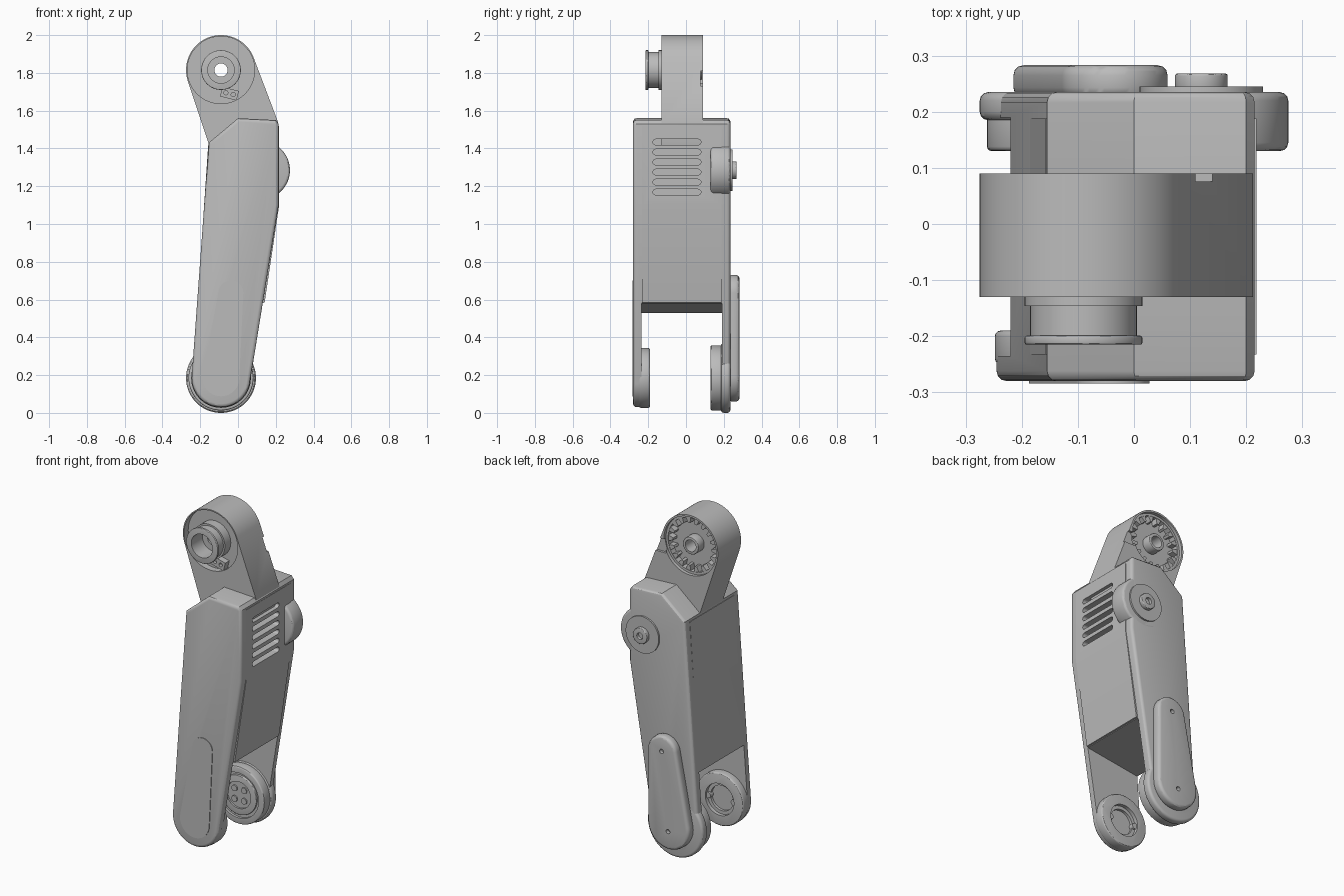
import bpy, bmesh, math
from mathutils import Vector, Matrix
from mathutils.geometry import convex_hull_2d

old = bpy.data.objects.get("Cube")
if old:
    bpy.data.objects.remove(old, do_unlink=True)

grey = bpy.data.materials.new("plain grey")
grey.use_nodes = True
grey.diffuse_color = (0.5, 0.5, 0.5, 1)
grey.node_tree.nodes["Principled BSDF"].inputs["Base Color"].default_value = (0.5, 0.5, 0.5, 1)

parts = []


def apply_modifier(ob, mod):
    bpy.context.view_layer.objects.active = ob
    bpy.ops.object.modifier_apply(modifier=mod.name)


def prism(name, discs, y0, y1, bevel=0, sides=64):
    """Wrap discs (x, z, radius) in a convex outline and extrude it along y."""
    pts = []
    for x, z, r in discs:
        for i in range(sides if r else 1):
            a = math.tau * i / sides
            pts.append(Vector((x + r * math.cos(a), z + r * math.sin(a))))
    outline = [pts[i] for i in convex_hull_2d(pts)]
    bm = bmesh.new()
    face = bm.faces.new([bm.verts.new((p.x, y0, p.y)) for p in outline])
    new = bmesh.ops.extrude_face_region(bm, geom=[face])["geom"]
    bmesh.ops.translate(bm, vec=(0, y1 - y0, 0),
                        verts=[v for v in new if isinstance(v, bmesh.types.BMVert)])
    bmesh.ops.recalc_face_normals(bm, faces=bm.faces)
    mesh = bpy.data.meshes.new(name)
    bm.to_mesh(mesh)
    bm.free()
    mesh.materials.append(grey)
    ob = bpy.data.objects.new(name, mesh)
    bpy.context.collection.objects.link(ob)
    if bevel:
        mod = ob.modifiers.new("round", 'BEVEL')
        mod.width, mod.segments = bevel, 3
        mod.limit_method, mod.angle_limit = 'ANGLE', math.radians(60)
        mod.use_clamp_overlap = False
        apply_modifier(ob, mod)
    parts.append(ob)
    return ob


def cut(targets, cutter):
    """Subtract a cutter from each target, then drop it."""
    for ob in targets:
        mod = ob.modifiers.new("cut", 'BOOLEAN')
        mod.operation, mod.solver, mod.object = 'DIFFERENCE', 'EXACT', cutter
        apply_modifier(ob, mod)
    parts.remove(cutter)
    bpy.data.objects.remove(cutter, do_unlink=True)


def bore(targets, x, z, r, y0, y1):
    cut(targets, prism("cutter", [(x, z, r)], y0, y1))


AX, FOOT, TOP = -0.09, 0.185, 1.815      # foot and head axes
PX, PZ = 0.12, 1.285                     # side pivot axis

# Main shell, with the gap between the two lower legs cut out
shell = prism("main_shell", [(-0.155, 1.43, 0), (0, 1.56, 0), (0.2, 1.55, 0), (0.215, 1.53, 0),
                             (0.215, 1.1, 0), (AX, FOOT, 0.155)], -0.28, 0.235, 0.018)
cut([shell], prism("cutter", [(-0.4, 0.503, 0), (0.4, 0.618, 0), (0.4, -0.2, 0), (-0.4, -0.2, 0)],
                   -0.235, 0.19))

# Slightly raised panel round the sides
panel = prism("side_panel", [(-0.158, 1.415, 0), (0.218, 1.52, 0), (0.218, 1.1, 0),
                             (0.141, 0.584, 0), (-0.218, 0.53, 0)], -0.233, 0.188)

# Row of vent slots on the side
for i in range(6):
    slot = prism("cutter", [(-0.112, 0, 0.015), (0.112, 0, 0.015)], -0.06, 0.06, sides=24)
    slot.matrix_world = (Matrix.Translation((0.22, -0.048, 1.434 - i * 0.053))
                         @ Matrix.Rotation(math.pi / 2, 4, 'Z'))
    cut([shell, panel], slot)

# Front inlay plate
prism("front_inlay", [(AX, FOOT, 0.097), (-0.038, 0.635, 0.066)], -0.284, -0.27)

# Front foot hub with its socket and key slot
hub = prism("front_foot_hub", [(AX, FOOT, 0.158)], -0.25, -0.19, 0.01)
bore([hub], AX, FOOT, 0.095, -0.235, -0.15)
prism("front_socket_floor", [(AX, FOOT, 0.1)], -0.245, -0.228)
lip = prism("front_socket_lip", [(AX, FOOT, 0.1)], -0.228, -0.212)
bore([lip], AX, FOOT, 0.075, -0.24, -0.2)
for s in (-1, 1):
    prism("socket_key", [(AX + s * 0.085, FOOT, 0.018)], -0.228, -0.2, sides=16)

# Back foot hub with grooved inner face
prism("back_foot_disc", [(AX, FOOT, 0.185)], 0.185, 0.235, 0.015)
ring = prism("back_foot_hub", [(AX, FOOT, 0.172)], 0.13, 0.2, 0.008)
bore([ring], AX, FOOT, 0.135, 0.1, 0.145)
step = prism("back_hub_step", [(AX, FOOT, 0.118)], 0.134, 0.16, 0.004)
bore([step], AX, FOOT, 0.08, 0.1, 0.148)
for k in range(4):
    a = math.tau * (k + 0.5) / 4
    prism("hub_lug", [(AX + 0.045 * math.cos(a), FOOT + 0.045 * math.sin(a), 0.018)],
          0.137, 0.16, sides=16)

# Back cover with two screw holes
cover = prism("back_cover", [(-0.078, 0.197, 0.137), (-0.035, 0.635, 0.095)], 0.225, 0.283, 0.018)
for x, z in ((-0.035, 0.64), (-0.078, 0.17)):
    bore([cover], x, z, 0.013, 0.26, 0.3)

# Side pivot
prism("pivot_housing", [(PX, PZ, 0.155)], 0.13, 0.235, 0.015)
prism("pivot_disc", [(PX, PZ, 0.11)], 0.22, 0.245)
boss = prism("pivot_boss", [(PX, PZ, 0.047)], 0.24, 0.268, 0.004)
bore([boss], PX, PZ, 0.02, 0.25, 0.3)

# Head arm with a front recess, a back gear pocket and a notch in the rim
head = prism("head_arm", [(AX, TOP, 0.185), (-0.155, 1.43, 0), (0.212, 1.54, 0),
                          (0.19, 1.4, 0), (-0.14, 1.38, 0)], -0.13, 0.09, sides=128)
bore([head], AX, TOP, 0.178, -0.2, -0.09)
bore([head], AX, TOP, 0.174, 0.03, 0.2)
cut([head], prism("cutter", [(0.07, 1.73, 0), (0.2, 1.73, 0), (0.2, 1.81, 0), (0.07, 1.81, 0)],
                  0.076, 0.12))
bore([head], AX, TOP, 0.035, -0.2, 0.2)

# Hollow flanged spindle on the head front
spindle = [prism("spindle_tube", [(AX, TOP, 0.095)], -0.21, -0.085),
           prism("spindle_flange", [(AX, TOP, 0.105)], -0.215, -0.199, 0.004),
           prism("spindle_collar", [(AX, TOP, 0.105)], -0.146, -0.085)]
bore(spindle, AX, TOP, 0.07, -0.3, -0.11)
bore(spindle, AX, TOP, 0.035, -0.3, 0)

# Small connector under the spindle
tilt = Matrix.Rotation(math.radians(-14), 2)
corners = [Vector((AX + 0.045, 1.69)) + tilt @ Vector((sx * 0.045, sz * 0.026))
           for sx in (-1, 1) for sz in (-1, 1)]
plug = prism("connector", [(c.x, c.y, 0) for c in corners], -0.128, -0.085)
for s in (-1, 1):
    p = Vector((AX + 0.045, 1.69)) + tilt @ Vector((s * 0.02, 0))
    bore([plug], p.x, p.y, 0.011, -0.2, -0.11)

# Inner gear ring and centre boss on the head back
rim = prism("gear_rim", [(AX, TOP, 0.176)], 0.025, 0.07)
bore([rim], AX, TOP, 0.16, 0, 0.2)
for k in range(18):
    a = math.tau * k / 18
    out, side = Vector((math.cos(a), math.sin(a))), Vector((-math.sin(a), math.cos(a)))
    tooth = [Vector((AX, TOP)) + out * r + side * w * s
             for r, w in ((0.166, 0.018), (0.128, 0.007)) for s in (-1, 1)]
    prism("gear_tooth", [(p.x, p.y, 0) for p in tooth], 0.025, 0.068)
centre = prism("head_boss", [(AX, TOP, 0.052)], 0.025, 0.085, 0.004)
bore([centre], AX, TOP, 0.035, 0, 0.2)

# Smooth the round walls, keep the edges crisp
bpy.ops.object.select_all(action='DESELECT')
for ob in parts:
    ob.select_set(True)
bpy.context.view_layer.objects.active = parts[0]
bpy.ops.object.shade_smooth_by_angle(angle=math.radians(30))
